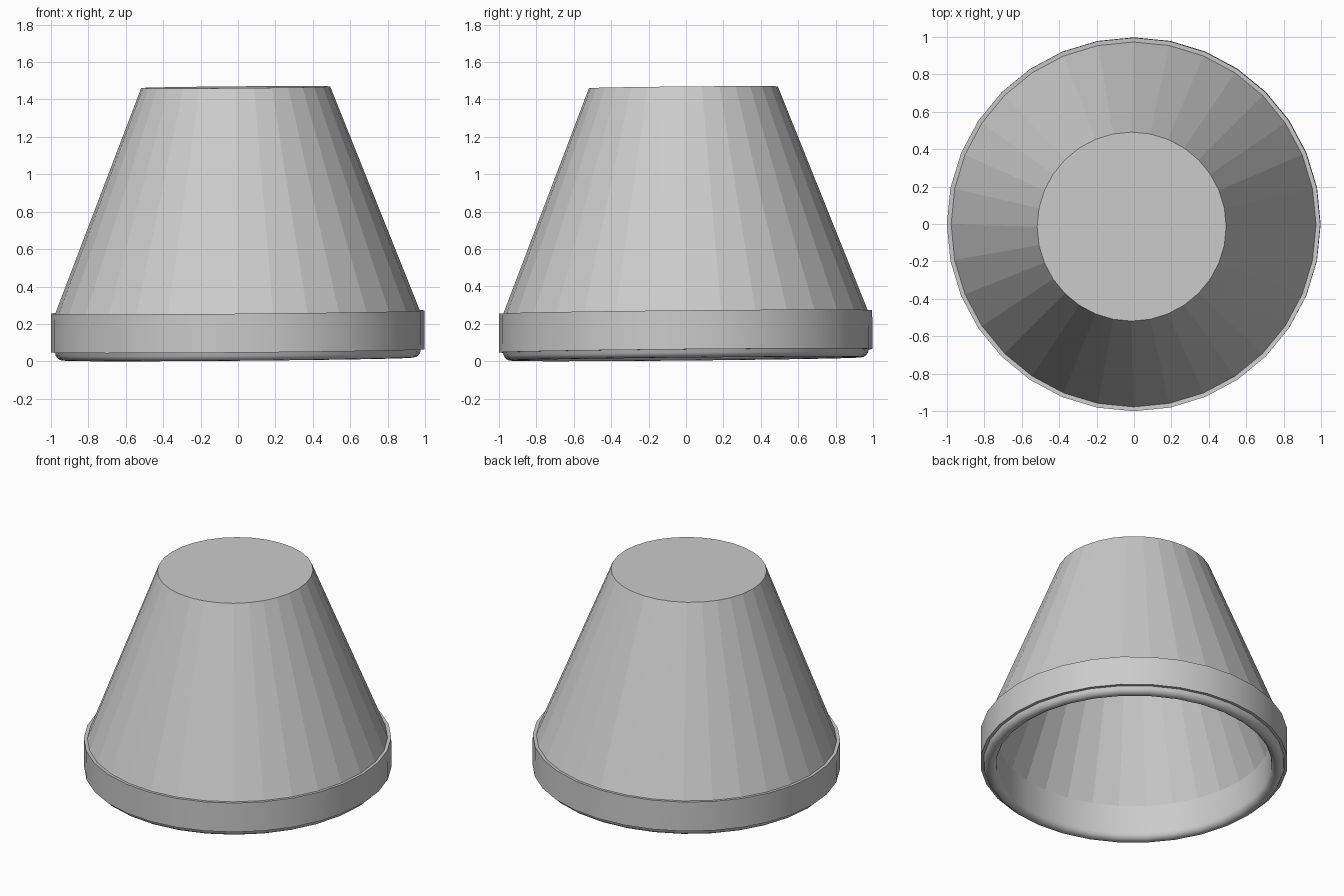
import bpy, bmesh, math
from mathutils import Matrix

if "Cube" in bpy.data.objects:
    bpy.data.objects.remove(bpy.data.objects["Cube"])

SIDES = 32
# very slight lean of the whole pot
LEAN = Matrix.Rotation(0.0095, 4, 'X') @ Matrix.Rotation(-0.0085, 4, 'Y')

grey = bpy.data.materials.new("light grey")
grey.diffuse_color = (0.6, 0.6, 0.6, 1)
grey.use_nodes = True
grey.node_tree.nodes["Principled BSDF"].inputs["Base Color"].default_value = grey.diffuse_color


def lathe(name, profile, cap_start=False, cap_end=False, smooth=False):
    """Spin (radius, height) points around z; first vertex lies on +x."""
    bm = bmesh.new()
    rings = []
    for r, z in profile:
        rings.append([bm.verts.new((r * math.cos(math.tau * i / SIDES),
                                    r * math.sin(math.tau * i / SIDES), z))
                      for i in range(SIDES)])
    for a, b in zip(rings, rings[1:]):
        for i in range(SIDES):
            j = (i + 1) % SIDES
            bm.faces.new((a[i], a[j], b[j], b[i]))
    if cap_start:
        bm.faces.new(rings[0][::-1])
    if cap_end:
        bm.faces.new(rings[-1])
    bm.transform(LEAN)
    mesh = bpy.data.meshes.new(name)
    bm.to_mesh(mesh)
    bm.free()
    mesh.materials.append(grey)
    obj = bpy.data.objects.new(name, mesh)
    bpy.context.collection.objects.link(obj)
    if smooth:
        bpy.ops.object.select_all(action='DESELECT')
        obj.select_set(True)
        bpy.context.view_layer.objects.active = obj
        bpy.ops.object.shade_smooth_by_angle(angle=math.radians(30))
    return obj


# tapered outer wall, closed on top
lathe("outer_cone", [(0.975, 0.262), (0.505, 1.465)], cap_end=True)

# inner wall of the hollow, closed under the top
lathe("inner_cone", [(0.450, 1.385), (0.893, 0.256)], cap_start=True)

# rim: straight inner wall, rounded foot, then the upright outer band
foot = [(0.935 - 0.042 * math.cos(math.pi * k / 8),
         0.054 - 0.042 * math.sin(math.pi * k / 8)) for k in range(9)]
lathe("rim", [(0.893, 0.256)] + foot +
      [(0.978, 0.056), (0.998, 0.056), (0.998, 0.264), (0.975, 0.262)],
      smooth=True)
